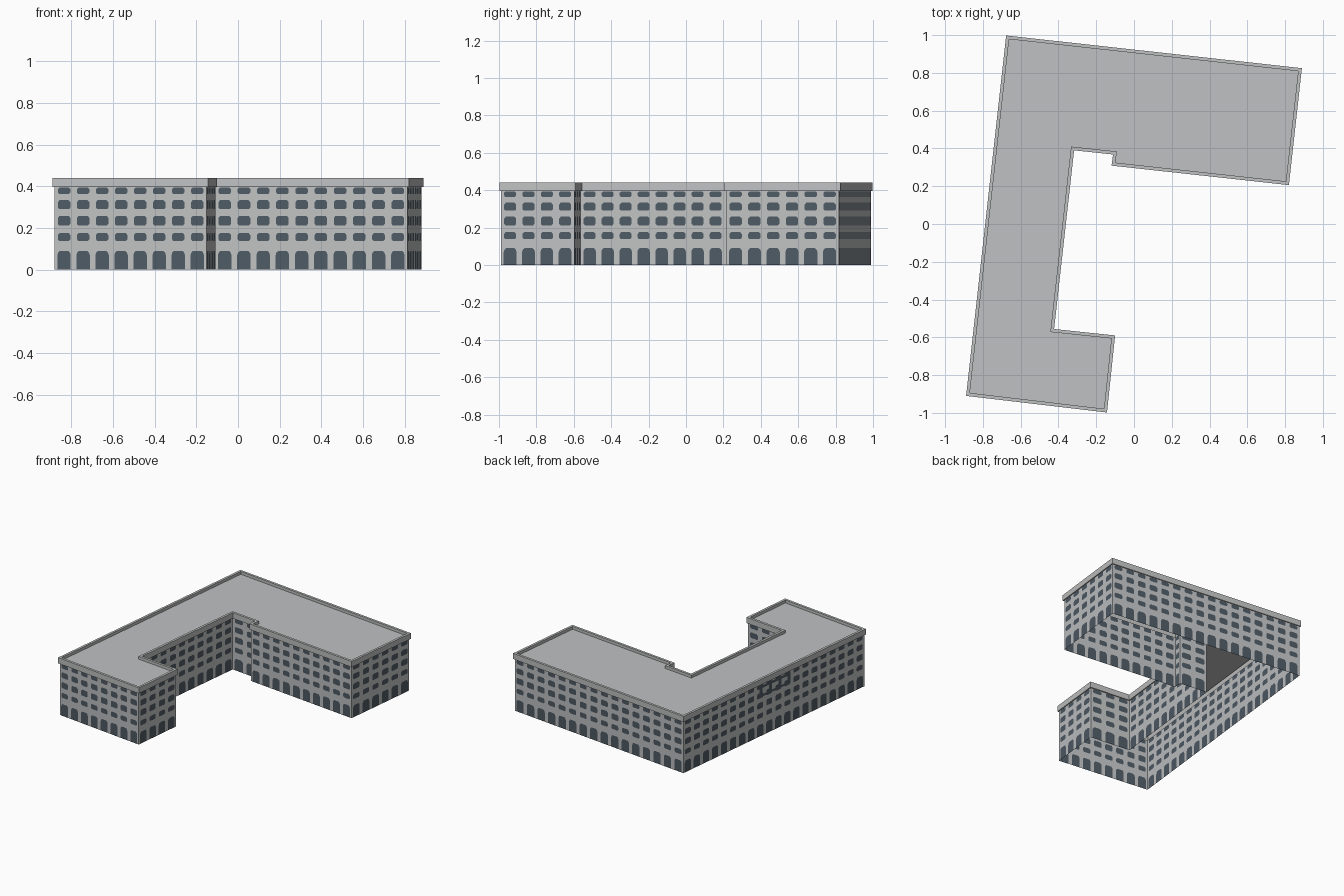
import bpy, bmesh
from mathutils import Vector

if "Cube" in bpy.data.objects:
    bpy.data.objects.remove(bpy.data.objects["Cube"])

# Outer cornice outline, counter-clockwise
OUT = [Vector(p) for p in [(-0.677, 0.998), (-0.889, -0.91), (-0.143, -0.998),
       (-0.10, -0.59), (-0.423, -0.556), (-0.317, 0.39), (-0.111, 0.368),
       (-0.119, 0.309), (0.82, 0.206), (0.889, 0.825)]]


def material(name, rgb):
    m = bpy.data.materials.new(name)
    m.diffuse_color = (*rgb, 1)
    m.use_nodes = True
    m.node_tree.nodes["Principled BSDF"].inputs["Base Color"].default_value = m.diffuse_color
    return m


WALL = material("wall_grey", (0.53, 0.54, 0.545))
ROOF = material("roof_grey", (0.53, 0.535, 0.54))
GLASS = material("window_slate", (0.078, 0.105, 0.13))


def inset(pts, d):
    """Mitred inward offset of a counter-clockwise outline."""
    res = []
    for i, p in enumerate(pts):
        a = (p - pts[i - 1]).normalized()
        b = (pts[(i + 1) % len(pts)] - p).normalized()
        n1, n2 = Vector((-a.y, a.x)), Vector((-b.y, b.x))
        res.append(p + (n1 + n2) * (d / (1 + n1.dot(n2))))
    return res


def finish(bm, name, mats):
    bmesh.ops.remove_doubles(bm, verts=bm.verts, dist=1e-5)
    me = bpy.data.meshes.new(name)
    bm.to_mesh(me)
    bm.free()
    for m in mats:
        me.materials.append(m)
    ob = bpy.data.objects.new(name, me)
    bpy.context.collection.objects.link(ob)
    return ob


def quad(bm, pts, mat=0):
    bm.faces.new([bm.verts.new(p) for p in pts]).material_index = mat


# Each window: (height, half width as a share of the bay) from sill to head
WINDOWS = [[(0, .35), (.07, .35), (.082, .31), (.09, .22)]]
for lo, hi in [(.138, .176), (.212, .258), (.290, .333)]:
    WINDOWS.append([(lo, .26), (lo + .008, .33), (hi - .010, .33), (hi, .24)])
WINDOWS.append([(.363, .26), (.371, .33), (.386, .33), (.394, .24)])
TOP = 0.396
wall_line = inset(OUT, 0.008)

# Walls: open-bottomed sheets with flush window faces, bay by bay
bm = bmesh.new()
for i, a in enumerate(wall_line):
    b = wall_line[(i + 1) % len(wall_line)]
    n = max(1, round((b - a).length / 0.097))
    for k in range(n):
        def P(u, z):
            q = a.lerp(b, (k + u) / n)
            return (q.x, q.y, z)

        def strip(u0, u1, z0, v0, v1, z1, mat=0):
            quad(bm, [P(u0, z0), P(u1, z0), P(v1, z1), P(v0, z1)], mat)

        last = 0
        for win in WINDOWS:
            if win[0][0] > last:
                strip(0, 1, last, 0, 1, win[0][0])
            for (z0, w0), (z1, w1) in zip(win, win[1:]):
                strip(0, .5 - w0, z0, 0, .5 - w1, z1)
                strip(.5 - w0, .5 + w0, z0, .5 - w1, .5 + w1, z1, 1)
                strip(.5 + w0, 1, z0, .5 + w1, 1, z1)
            last = win[-1][0]
        strip(0, 1, last, 0, 1, TOP)
finish(bm, "walls", [WALL, GLASS])

# Cornice and parapet: swept profile around the outline
inner = inset(OUT, 0.018)
rings = [(wall_line, TOP), (OUT, TOP), (OUT, .44), (inner, .44), (inner, .418)]
bm = bmesh.new()
for (r0, z0), (r1, z1) in zip(rings, rings[1:]):
    for i in range(len(OUT)):
        j = (i + 1) % len(OUT)
        quad(bm, [(*r0[i], z0), (*r0[j], z0), (*r1[j], z1), (*r1[i], z1)])
finish(bm, "cornice", [ROOF])

# Flat roof
bm = bmesh.new()
quad(bm, [(*p, .418) for p in inner])
finish(bm, "roof", [ROOF])

# Dark framed panel on the west wall, as thin plates
a, b = wall_line[0], wall_line[1]
d = (b - a).normalized()
off = Vector((d.y, -d.x)) * 0.004
bm = bmesh.new()
bars = [(.42, .59, .30, .318), (.42, .59, .365, .385)]
bars += [(t, t + .016, .318, .365) for t in (.42, .471, .523, .574)]
for t0, t1, z0, z1 in bars:
    p, q = a.lerp(b, t0) + off, a.lerp(b, t1) + off
    quad(bm, [(*p, z0), (*q, z0), (*q, z1), (*p, z1)])
finish(bm, "west_panel", [GLASS])
